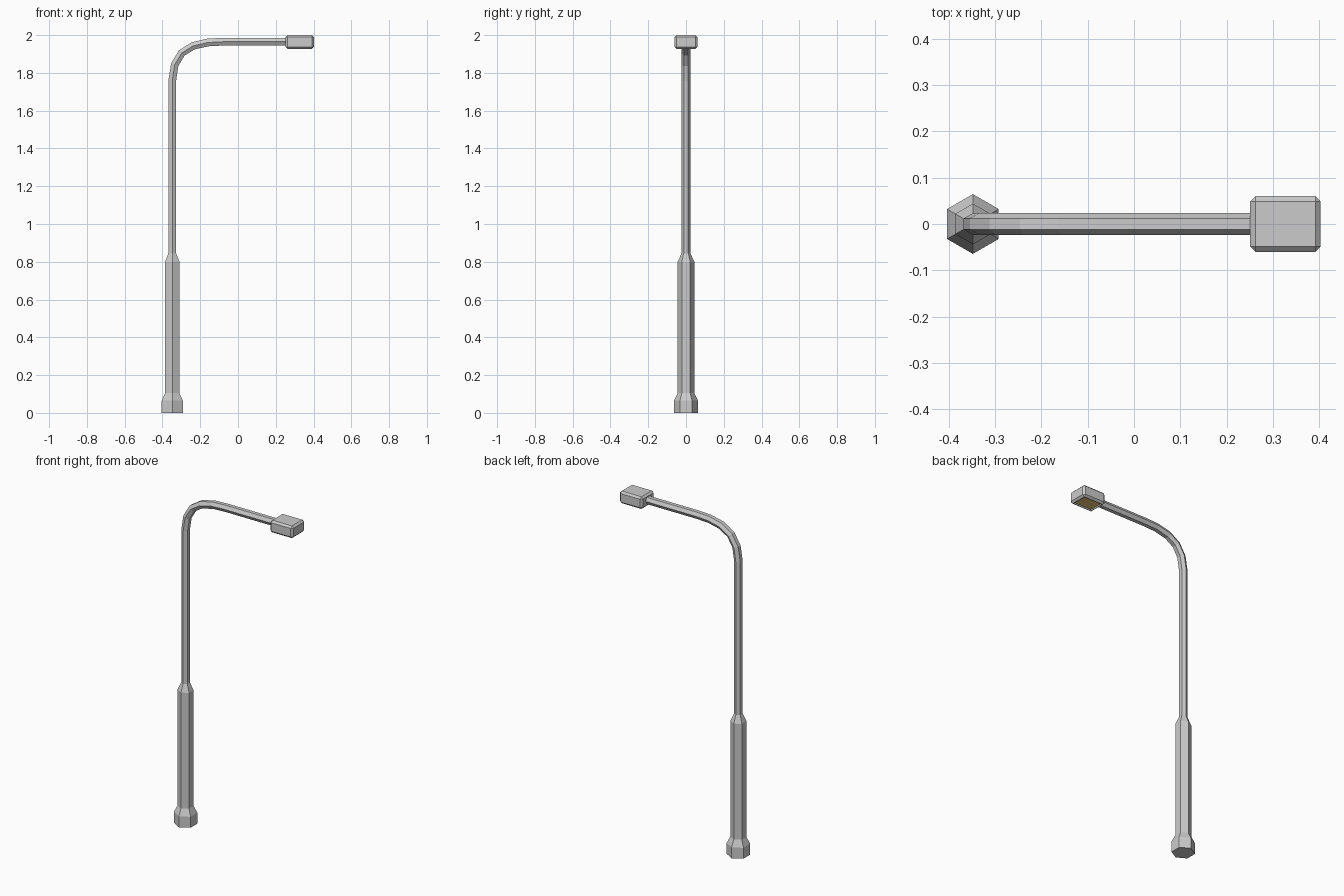
import bpy, bmesh, math
from mathutils import Vector

if "Cube" in bpy.data.objects:
    bpy.data.objects.remove(bpy.data.objects["Cube"])

POLE_X = -0.348


def finish(bm, name):
    bmesh.ops.recalc_face_normals(bm, faces=bm.faces)
    mesh = bpy.data.meshes.new(name)
    bm.to_mesh(mesh)
    bm.free()
    obj = bpy.data.objects.new(name, mesh)
    bpy.context.collection.objects.link(obj)
    return obj


def hex_sweep(name, path):
    """Six-sided tube through (x, z, radius) points lying in the XZ plane."""
    bm = bmesh.new()
    rings = []
    pts = [Vector((x, 0, z)) for x, z, r in path]
    for i, p in enumerate(pts):
        before = (p - pts[i - 1]).normalized() if i else Vector()
        after = (pts[i + 1] - p).normalized() if i < len(pts) - 1 else Vector()
        tangent = (before + after).normalized()
        side = Vector((0, 1, 0))
        out = side.cross(tangent)
        r = path[i][2]
        rings.append([bm.verts.new(p + r * (math.cos(a) * side + math.sin(a) * out))
                      for a in (k * math.pi / 3 for k in range(6))])
    for a, b in zip(rings, rings[1:]):
        for k in range(6):
            n = (k + 1) % 6
            bm.faces.new((a[k], a[n], b[n], b[k]))
    bm.faces.new(rings[0])
    bm.faces.new(rings[-1])
    return finish(bm, name)


# Stepped pole, bend and horizontal arm in one continuous tube
hex_sweep("pole_and_arm", [
    (POLE_X, 0.0, 0.0645), (POLE_X, 0.065, 0.0645),
    (POLE_X, 0.105, 0.044), (POLE_X, 0.80, 0.044),
    (POLE_X, 0.845, 0.0235), (POLE_X, 1.76, 0.0235),
    (-0.335, 1.843, 0.0235), (-0.298, 1.905, 0.0235),
    (-0.238, 1.943, 0.0235), (-0.16, 1.961, 0.0235),
    (-0.08, 1.965, 0.0235), (0.256, 1.965, 0.0235)])

# Chamfered lamp head with a recessed panel underneath
bm = bmesh.new()
bmesh.ops.create_cube(bm, size=1)
for v in bm.verts:
    v.co = Vector((0.327 + v.co.x * 0.152, v.co.y * 0.12, 1.9635 + v.co.z * 0.073))
bmesh.ops.bevel(bm, geom=bm.edges[:], offset=0.011, segments=1, affect='EDGES')
bm.normal_update()
panel = min(bm.faces, key=lambda f: f.calc_center_median().z)
bmesh.ops.inset_region(bm, faces=[panel], thickness=0.006)
inner = bmesh.ops.extrude_discrete_faces(bm, faces=[panel])["faces"][0]
for v in inner.verts:
    v.co.z += 0.008
inner.material_index = 1
head = finish(bm, "lamp_head")

# Warm light panel colour
grey = bpy.data.materials.new("head_grey")
grey.diffuse_color = (0.8, 0.8, 0.8, 1)
grey.use_nodes = True
grey.node_tree.nodes["Principled BSDF"].inputs["Base Color"].default_value = grey.diffuse_color
glow = bpy.data.materials.new("light_panel")
glow.diffuse_color = (0.85, 0.58, 0.2, 1)
glow.use_nodes = True
glow.node_tree.nodes["Principled BSDF"].inputs["Base Color"].default_value = glow.diffuse_color
head.data.materials.append(grey)
head.data.materials.append(glow)
